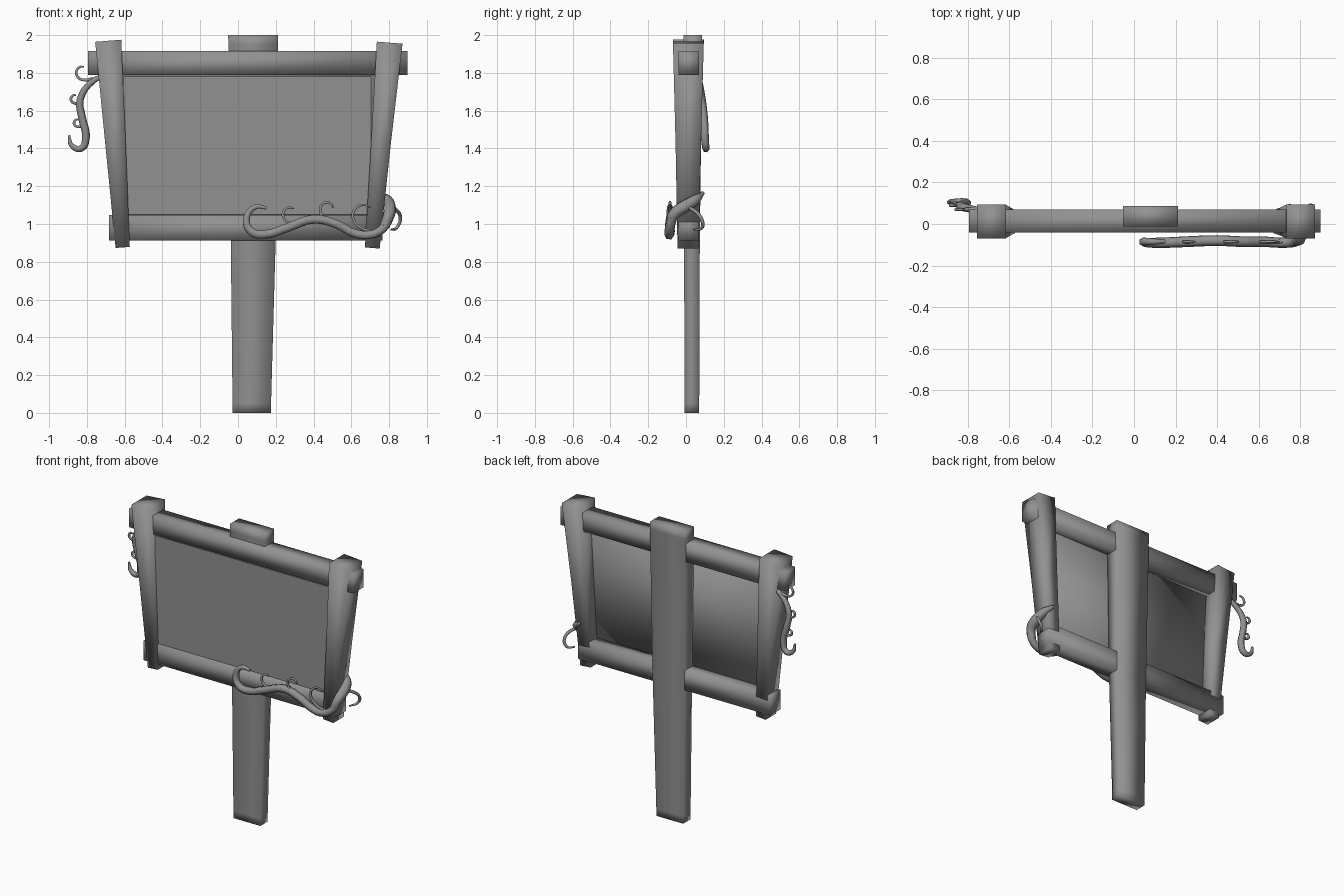
import bpy
import bmesh
from mathutils import Vector

if "Cube" in bpy.data.objects:
    bpy.data.objects.remove(bpy.data.objects["Cube"], do_unlink=True)

# One weathered grey for everything
grey = bpy.data.materials.new("weathered_grey")
grey.use_nodes = True
COLOR = (0.285, 0.285, 0.285, 1)
grey.diffuse_color = COLOR
grey.node_tree.nodes["Principled BSDF"].inputs["Base Color"].default_value = COLOR


def beam(name, axis, sections, smooth=True, tilt=0):
    """Four-sided beam lofted through (position, u0, u1, y0, y1) sections.
    Axis 'z': u is x.  Axis 'x': u is z.  Tilt slopes the section across u."""
    bm = bmesh.new()
    rings = []
    for pos, u0, u1, y0, y1 in sections:
        ring = []
        for u, y in [(u0, y0), (u1, y0), (u1, y1), (u0, y1)]:
            p = pos + tilt * (u - (u0 + u1) / 2)
            ring.append(bm.verts.new((u, y, p) if axis == 'z' else (p, y, u)))
        rings.append(ring)
    for a, b in zip(rings, rings[1:]):
        for i in range(4):
            j = (i + 1) % 4
            bm.faces.new((a[i], a[j], b[j], b[i]))
    bm.faces.new(rings[0])
    bm.faces.new(rings[-1])
    bmesh.ops.recalc_face_normals(bm, faces=bm.faces)
    for f in bm.faces:
        f.smooth = smooth
    mesh = bpy.data.meshes.new(name)
    bm.to_mesh(mesh)
    bm.free()
    obj = bpy.data.objects.new(name, mesh)
    bpy.context.collection.objects.link(obj)
    mesh.materials.append(grey)


def vine(name, points, radius, taper):
    """Tapered tube along a smooth path; taper gives the radius factor at each end."""
    curve = bpy.data.curves.new(name, 'CURVE')
    curve.dimensions = '3D'
    curve.bevel_depth = radius
    curve.bevel_resolution = 1
    curve.resolution_u = 4
    curve.use_fill_caps = True
    spline = curve.splines.new('BEZIER')
    last = len(points) - 1
    spline.bezier_points.add(last)
    for i, (bp, co) in enumerate(zip(spline.bezier_points, points)):
        bp.co = co
        bp.handle_left_type = bp.handle_right_type = 'AUTO'
        t = i / last
        ends = taper[0] * (1 - t) + taper[1] * t
        bp.radius = ends + (1 - ends) * min(1, 4 * t * (1 - t))
    temp = bpy.data.objects.new(name + "_path", curve)
    bpy.context.collection.objects.link(temp)
    bpy.context.view_layer.update()
    mesh = bpy.data.meshes.new_from_object(temp.evaluated_get(
        bpy.context.evaluated_depsgraph_get()))
    bpy.data.objects.remove(temp, do_unlink=True)
    mesh.name = name
    mesh.materials.clear()
    mesh.materials.append(grey)
    mesh.shade_smooth()
    obj = bpy.data.objects.new(name, mesh)
    bpy.context.collection.objects.link(obj)


def tendril(name, root, tip, y, radius=0.008):
    """Thin hook that rises from root and curls over at the tip (x, z pairs)."""
    a, b = Vector(root), Vector(tip)
    d = b - a
    n = Vector((-d.y, d.x))
    steps = [(0, 0), (.4, .3), (.85, .3), (1.05, 0), (.95, -.3), (.75, -.4)]
    path = [a + d * s + n * o for s, o in steps]
    vine(name, [(p.x, y, p.y) for p in path], radius, (1.2, .4))


# Post
beam("post", 'z', [(0, -.028, .174, -.008, .07),
                   (.05, -.029, .175, -.008, .07),
                   (.9, -.038, .199, -.01, .073),
                   (1.95, -.051, .212, -.013, .086),
                   (2, -.052, .213, -.013, .086)])

# Sign face: flat plate on a wider backing, in front of the post
beam("sign_plate", 'z', [(1.05, -.605, .705, -.03, -.024),
                         (1.78, -.605, .705, -.03, -.024)], smooth=False)
beam("sign_backing", 'z', [(1.0, -.63, .73, -.024, -.014),
                           (1.84, -.63, .73, -.024, -.014)])

# Horizontal rails
beam("top_rail", 'x', [(-.795, 1.79, 1.915, -.04, .07),
                       (.05, 1.79, 1.915, -.04, .07),
                       (.897, 1.79, 1.915, -.04, .07)])
beam("bottom_rail", 'x', [(-.683, .913, 1.047, -.04, .07),
                          (.05, .913, 1.047, -.04, .07),
                          (.765, .913, 1.047, -.04, .07)])

# Leaning side stiles, wider at the top and cut square to their lean
beam("right_stile", 'z', [(.876, -.648, -.573, -.045, .067),
                          (1.42, -.702, -.594, -.055, .079),
                          (1.97, -.756, -.618, -.069, .094)], tilt=.08)
beam("left_stile", 'z', [(.873, .672, .75, -.045, .067),
                         (1.42, .704, .808, -.055, .079),
                         (1.96, .735, .871, -.069, .094)], tilt=-.08)

# Vine along the bottom rail
vine("front_vine", [(.15, -.085, 1.085), (.09, -.085, 1.09), (.045, -.085, 1.03),
                    (.07, -.09, .96), (.14, -.09, .945), (.26, -.085, .98),
                    (.40, -.08, 1.025), (.52, -.085, 1.0), (.62, -.085, .95),
                    (.71, -.09, .945), (.775, -.085, .985),
                    (.80, -.07, 1.04)], .026, (.35, 1))
tendril("front_tendril_1", (.32, 1.0), (.25, 1.07), -.085)
tendril("front_tendril_2", (.46, 1.02), (.47, 1.11), -.085)
tendril("front_tendril_3", (.72, .96), (.63, 1.08), -.085)

# Thick part of the vine wrapping round the left stile
vine("wrap_vine", [(.775, -.085, .985), (.80, -.065, 1.05), (.805, -.01, 1.09),
                   (.79, .045, 1.125), (.745, .09, 1.165)], .034, (.75, .3))
vine("side_tendril", [(.79, .0, 1.09), (.83, .03, 1.08), (.86, .08, 1.03),
                      (.84, .085, .98), (.81, .04, .97)], .01, (1, .5))

# Hanging vine behind the right stile
vine("hanging_vine", [(-.70, .06, 1.79), (-.77, .07, 1.755), (-.835, .085, 1.66),
                      (-.825, .095, 1.56), (-.805, .1, 1.46), (-.83, .105, 1.4),
                      (-.88, .105, 1.415), (-.895, .105, 1.47)], .022, (.6, .3))
tendril("hanging_tendril_1", (-.77, 1.77), (-.85, 1.81), .07)
tendril("hanging_tendril_2", (-.835, 1.64), (-.88, 1.67), .09)
tendril("hanging_tendril_3", (-.82, 1.52), (-.865, 1.54), .1)
